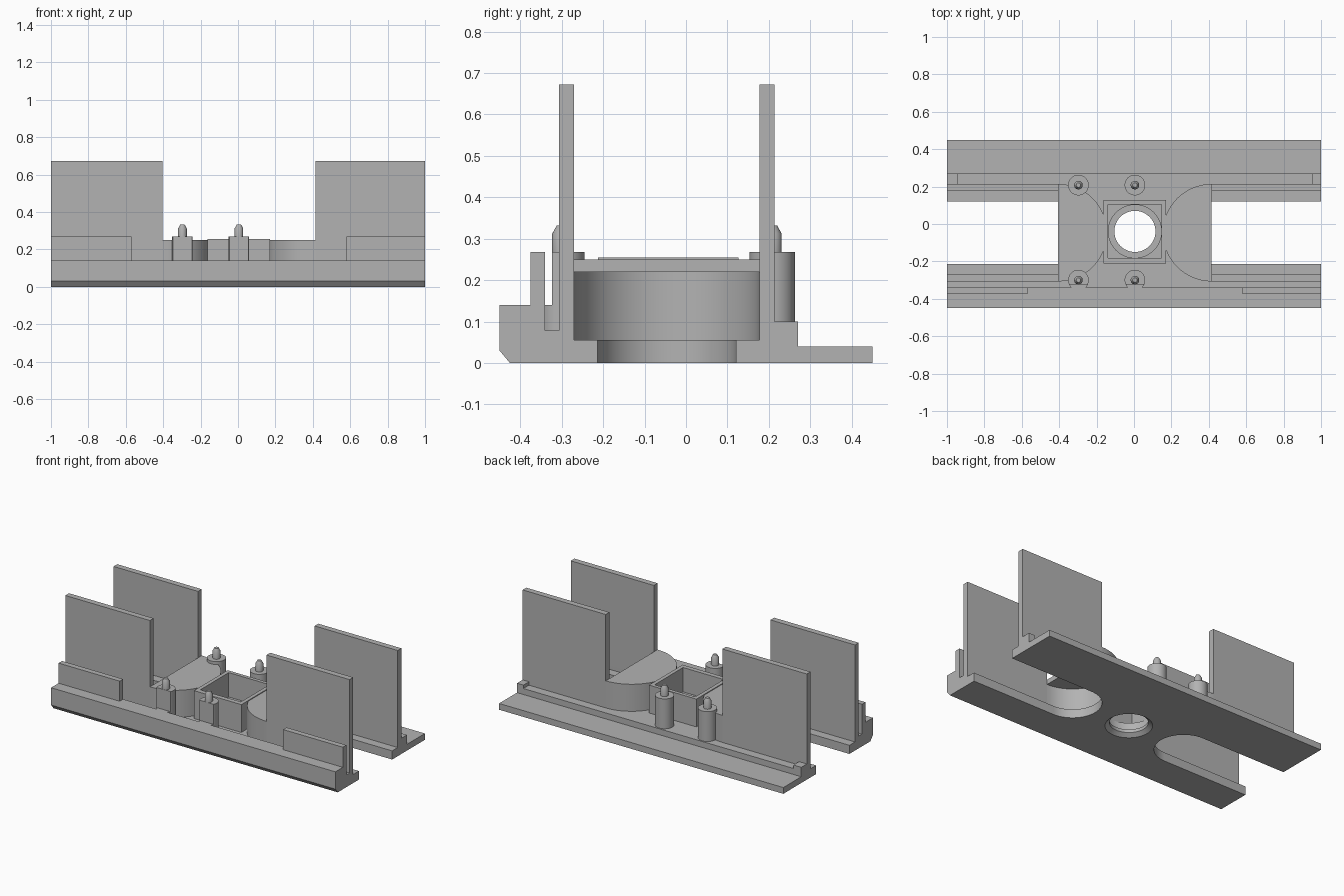
import bpy, bmesh, math
from mathutils import Vector

if "Cube" in bpy.data.objects:
    bpy.data.objects.remove(bpy.data.objects["Cube"], do_unlink=True)

GREY = bpy.data.materials.new("plain grey")
GREY.use_nodes = True
GREY.diffuse_color = (0.45, 0.45, 0.45, 1)
GREY.node_tree.nodes["Principled BSDF"].inputs["Base Color"].default_value = (0.45, 0.45, 0.45, 1)

CX, CY = 0.005, -0.0465      # centre of the middle section
END = 0.41                   # half length of the middle section
SLOT_R, FOOT_R, SHELL_R = 0.2235, 0.1675, 0.2605


def prism(name, points, direction):
    """Closed polygon pushed along a direction."""
    bm = bmesh.new()
    face = bm.faces.new([bm.verts.new(p) for p in points])
    moved = bmesh.ops.extrude_face_region(bm, geom=[face])["geom"]
    bmesh.ops.translate(bm, vec=Vector(direction),
                        verts=[v for v in moved if isinstance(v, bmesh.types.BMVert)])
    bmesh.ops.recalc_face_normals(bm, faces=bm.faces)
    mesh = bpy.data.meshes.new(name)
    bm.to_mesh(mesh)
    bm.free()
    mesh.materials.append(GREY)
    obj = bpy.data.objects.new(name, mesh)
    bpy.context.collection.objects.link(obj)
    return obj


def plan(name, outline, z0, z1):
    return prism(name, [(x, y, z0) for x, y in outline], (0, 0, z1 - z0))


def block(name, xs, ys, zs):
    x0, x1 = sorted(xs)
    return plan(name, [(x0, ys[0]), (x1, ys[0]), (x1, ys[1]), (x0, ys[1])], *zs)


def turned(name, x, y, profile, n=48):
    """Round solid from (radius, height) pairs."""
    bm = bmesh.new()
    rings = []
    for r, z in profile:
        rings.append([bm.verts.new((x + r * math.cos(i * math.tau / n),
                                    y + r * math.sin(i * math.tau / n), z)) for i in range(n)])
    for a, b in zip(rings, rings[1:]):
        for i in range(n):
            j = (i + 1) % n
            bm.faces.new((a[i], a[j], b[j], b[i]))
    bm.faces.new(rings[0])
    bm.faces.new(rings[-1])
    bmesh.ops.recalc_face_normals(bm, faces=bm.faces)
    mesh = bpy.data.meshes.new(name)
    bm.to_mesh(mesh)
    bm.free()
    mesh.materials.append(GREY)
    obj = bpy.data.objects.new(name, mesh)
    bpy.context.collection.objects.link(obj)
    return obj


def half_round(side, radius, reach=None, n=32):
    """Half disc bulging to the middle, optionally carried out past the end."""
    x = CX + side * END
    pts = [(x - side * radius * math.sin(math.pi * i / n),
            CY + radius * math.cos(math.pi * i / n)) for i in range(n + 1)]
    if reach:
        pts += [(side * reach, CY - radius), (side * reach, CY + radius)]
    return pts


def cut(obj, cutters):
    for c in cutters:
        mod = obj.modifiers.new("cut", "BOOLEAN")
        mod.operation, mod.solver, mod.object = "DIFFERENCE", "EXACT", c
        bpy.context.view_layer.objects.active = obj
        bpy.ops.object.modifier_apply(modifier=mod.name)


# Cutters: stepped end slots and the round hole
slots = {s: plan("slot_cutter", half_round(s, SLOT_R, 1.1), 0.055, 0.22) for s in (-1, 1)}
feet = [plan("foot_cutter", half_round(s, FOOT_R, 1.1), -0.1, 0.1) for s in (-1, 1)]
bore = turned("bore_cutter", CX, CY + 0.007,
              [(0.135, -0.01), (0.135, 0), (0.11, 0.02), (0.11, 0.04), (0.142, 0.04), (0.142, 0.2)])
pocket = block("pocket_cutter", (CX - 0.143, CX + 0.143), (-0.182, 0.104), (0.1, 0.4))
flat = block("flat_cutter", (-1, 1), (-0.5, -0.323), (0.14, 0.5))
helpers = list(slots.values()) + feet + [bore, pocket, flat]

# Base plate with both rails
section = [(-0.45, 0.03), (-0.425, 0), (0.45, 0), (0.45, 0.04), (0.27, 0.04),
           (0.27, 0.078), (-0.34, 0.078), (-0.34, 0.14), (-0.45, 0.14)]
base = prism("base_rails", [(-1, y, z) for y, z in section], (2, 0, 0))
cut(base, list(slots.values()) + feet + [bore])

# Central box with square pocket
box = block("centre_box", (CX - 0.167, CX + 0.167), (-0.212, 0.127), (0.06, 0.255))
cut(box, [pocket, bore])

for s, side in ((1, "left"), (-1, "right")):
    # Rounded slot housing
    shell = plan(side + "_housing", half_round(s, SHELL_R), 0.06, 0.25)
    cut(shell, [slots[s]])
    # Tall walls, low front lip and rear end tab
    inner = CX + s * END
    block(side + "_front_wall", (inner, s), (-0.307, -0.27), (0.06, 0.672))
    block(side + "_back_wall", (inner, s), (0.177, 0.214), (0.06, 0.672))
    block(side + "_front_lip", (CX + s * 0.575, s), (-0.375, -0.34), (0.13, 0.268))
    block(side + "_back_tab", (CX + s * 0.95, s), (0.21, 0.27), (0.06, 0.1))

# Posts with locating pins
for where, y in (("front", -0.3), ("back", 0.208)):
    for side, x in (("right", CX - 0.302), ("middle", CX)):
        post = turned(f"{where}_{side}_post", x, y, [(0.055, 0.06), (0.055, 0.268)])
        if where == "front":
            cut(post, [flat])
        turned(f"{where}_{side}_pin", x, y,
               [(0.023, 0.26), (0.023, 0.312), (0.012, 0.332)], 24)

for h in helpers:
    bpy.data.objects.remove(h, do_unlink=True)

# Smooth curved sides, sharp edges kept
bpy.ops.object.select_all(action="DESELECT")
for obj in bpy.context.collection.objects:
    if obj.type == "MESH":
        obj.select_set(True)
        bpy.context.view_layer.objects.active = obj
bpy.ops.object.shade_smooth_by_angle(angle=math.radians(30))
